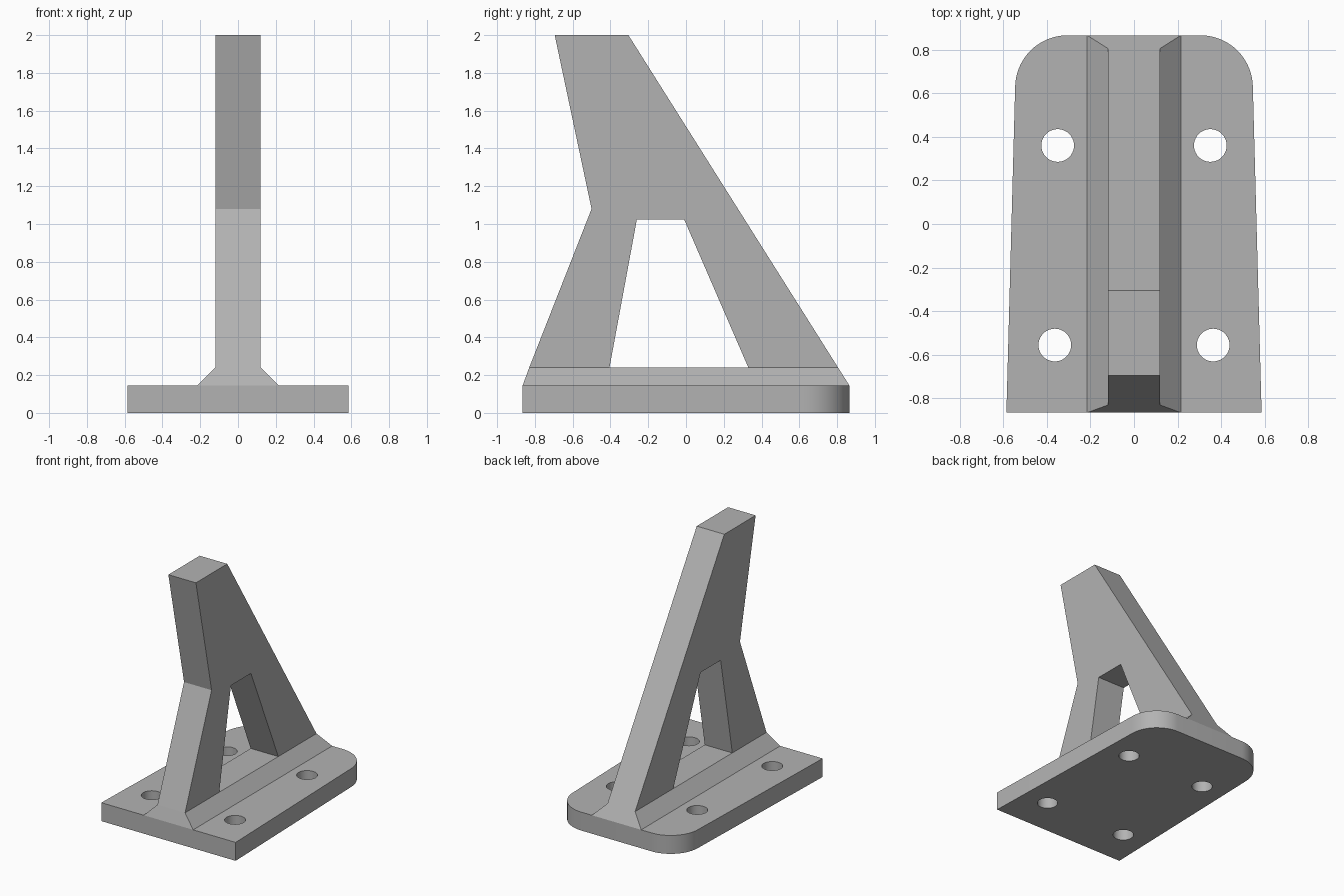
import bpy, bmesh
from math import sin, cos, pi
from mathutils import Vector

cube = bpy.data.objects.get("Cube")
if cube:
    bpy.data.objects.remove(cube, do_unlink=True)

grey = bpy.data.materials.new("plain grey")
grey.use_nodes = True
colour = (0.45, 0.45, 0.45, 1)
grey.diffuse_color = colour
grey.node_tree.nodes["Principled BSDF"].inputs["Base Color"].default_value = colour

BASE_TOP, FOOT_TOP = 0.145, 0.24
HALF_LENGTH, HALF_WEB = 0.865, 0.12


def loft(name, lower, upper):
    """Closed solid between two matching outlines."""
    bm = bmesh.new()
    a = [bm.verts.new(p) for p in lower]
    b = [bm.verts.new(p) for p in upper]
    bm.faces.new(a[::-1])
    bm.faces.new(b)
    for i in range(len(a)):
        j = (i + 1) % len(a)
        bm.faces.new((a[i], a[j], b[j], b[i]))
    bmesh.ops.recalc_face_normals(bm, faces=bm.faces)
    mesh = bpy.data.meshes.new(name)
    bm.to_mesh(mesh)
    bm.free()
    obj = bpy.data.objects.new(name, mesh)
    bpy.context.collection.objects.link(obj)
    mesh.materials.append(grey)
    return obj


def rectangle(hx, y0, y1, z):
    return [(-hx, y0, z), (hx, y0, z), (hx, y1, z), (-hx, y1, z)]


# Base plate: tapered, with rounded back corners
radius, steps = 0.24, 16
right = [(0.585, -HALF_LENGTH)]
for i in range(steps + 1):
    t = pi / 2 * i / steps
    right.append((0.305 + radius * cos(t), 0.625 + radius * sin(t)))
outline = right + [(-x, y) for x, y in reversed(right)]
base = loft("base_plate", [(x, y, 0) for x, y in outline],
            [(x, y, BASE_TOP) for x, y in outline])

# Four bolt holes
for side in (-1, 1):
    for x, y in ((0.35, 0.36), (0.363, -0.555)):
        ring = [(side * x + 0.075 * cos(2 * pi * i / 40),
                 y + 0.075 * sin(2 * pi * i / 40)) for i in range(40)]
        cutter = loft("hole_cutter", [(u, v, -0.1) for u, v in ring],
                      [(u, v, 0.3) for u, v in ring])
        cut = base.modifiers.new("bolt_hole", 'BOOLEAN')
        cut.operation, cut.solver, cut.object = 'DIFFERENCE', 'EXACT', cutter
        bpy.context.view_layer.objects.active = base
        bpy.ops.object.modifier_apply(modifier=cut.name)
        bpy.data.objects.remove(cutter, do_unlink=True)

# Chamfered foot joining the web to the plate
loft("chamfered_foot", rectangle(0.215, -HALF_LENGTH, HALF_LENGTH, BASE_TOP),
     rectangle(HALF_WEB, -0.83, 0.805, FOOT_TOP))

# Upright web with two legs around a trapezoid opening
profile = [(-0.83, FOOT_TOP), (-0.405, FOOT_TOP), (-0.26, 1.025), (-0.01, 1.025),
           (0.33, FOOT_TOP), (0.805, FOOT_TOP), (-0.305, 2), (-0.695, 2), (-0.5, 1.08)]
loft("upright_web", [(-HALF_WEB, y, z) for y, z in profile],
     [(HALF_WEB, y, z) for y, z in profile])

# Smooth the rounded corners and hole walls, keep other edges sharp
bpy.ops.object.select_all(action='DESELECT')
base.select_set(True)
bpy.context.view_layer.objects.active = base
bpy.ops.object.shade_smooth_by_angle(angle=pi / 6)
